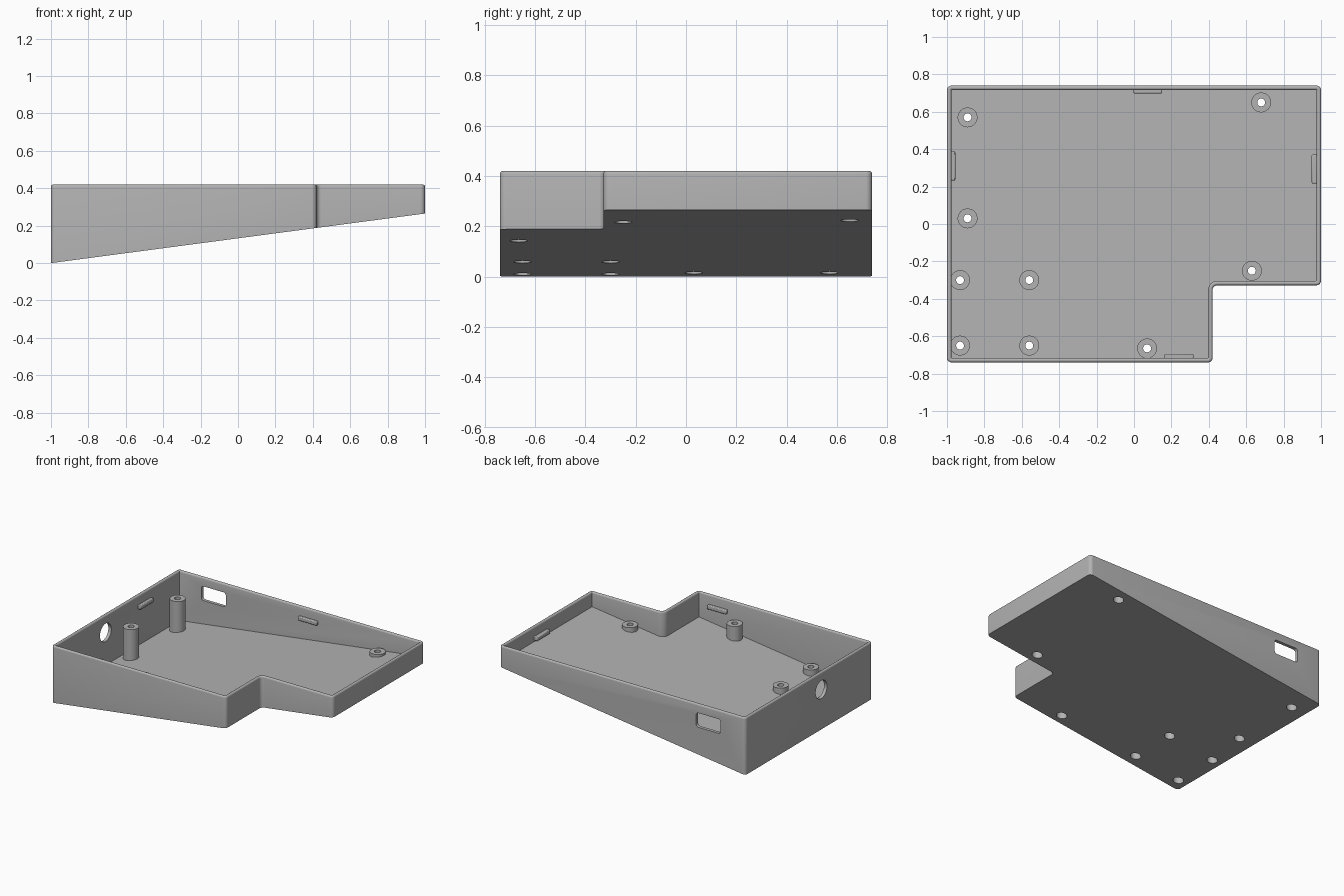
import bpy, bmesh, math
from mathutils import Vector

TOP, WALL, FLOOR, FILLET = 0.42, 0.024, 0.05, 0.012
POST_R, SCREW_R, BORE_R = 0.053, 0.021, 0.035
CORNERS = [Vector(c) for c in ((-1, -0.74), (0.42, -0.74), (0.42, -0.328),
                               (1, -0.328), (1, 0.74), (-1, 0.74))]

old = bpy.data.objects.get("Cube")
if old:
    bpy.data.objects.remove(old, do_unlink=True)

grey = bpy.data.materials.new("plain grey")
grey.use_nodes = True
colour = (0.45, 0.45, 0.45, 1)
grey.diffuse_color = colour
grey.node_tree.nodes["Principled BSDF"].inputs["Base Color"].default_value = colour


def bottom(x):
    return 0.1325 * (x + 1)


def make(name, bm):
    bmesh.ops.recalc_face_normals(bm, faces=bm.faces)
    mesh = bpy.data.meshes.new(name)
    bm.to_mesh(mesh)
    bm.free()
    mesh.materials.append(grey)
    ob = bpy.data.objects.new(name, mesh)
    bpy.context.collection.objects.link(ob)
    return ob


def activate(ob):
    bpy.ops.object.select_all(action='DESELECT')
    ob.select_set(True)
    bpy.context.view_layer.objects.active = ob


def smooth(ob):
    activate(ob)
    bpy.ops.object.shade_smooth_by_angle(angle=math.radians(35))


def outline(inset, radius=0.025, steps=6):
    """Tray outline moved inward, with rounded corners."""
    points = []
    for i, c in enumerate(CORNERS):
        a = (c - CORNERS[i - 1]).normalized()
        b = (CORNERS[(i + 1) % len(CORNERS)] - c).normalized()
        turn = 1 if a.cross(b) > 0 else -1
        r = max(radius - turn * inset, 0.004)
        corner = c + (b - a) * inset * turn
        centre = corner + (b - a) * r
        for k in range(steps + 1):
            t = k / steps * math.pi / 2
            points.append(centre - b * r * math.cos(t) + a * r * math.sin(t))
    return points


def loft(bm, rings):
    for low, high in zip(rings, rings[1:]):
        for i in range(len(low)):
            j = (i + 1) % len(low)
            bm.faces.new((low[i], low[j], high[j], high[i]))


# Tray: sloped base, walls and rounded rim
bm = bmesh.new()
levels = [(0, bottom)]
for k in range(9):
    t = math.pi * k / 8
    z = TOP - FILLET + FILLET * math.sin(t)
    levels.append((WALL / 2 * (1 - math.cos(t)), lambda x, z=z: z))
levels.append((WALL, lambda x: bottom(x) + FLOOR))
rings = [[bm.verts.new((p.x, p.y, height(p.x))) for p in outline(inset)]
         for inset, height in levels]
loft(bm, rings)
bm.faces.new(rings[0])
bm.faces.new(rings[-1])
tray = make("tray", bm)


def cut(shape):
    mod = tray.modifiers.new("cut", 'BOOLEAN')
    mod.operation, mod.solver, mod.object = 'DIFFERENCE', 'EXACT', shape
    shape.hide_render = True
    activate(tray)
    bpy.ops.object.modifier_apply(modifier=mod.name)
    bpy.data.objects.remove(shape, do_unlink=True)


def cylinder(name, radius, depth, location, rotation=(0, 0, 0)):
    bpy.ops.mesh.primitive_cylinder_add(vertices=40, radius=radius, depth=depth,
                                        location=location, rotation=rotation)
    ob = bpy.context.object
    ob.name = name
    ob.data.materials.append(grey)
    return ob


def block(name, size, location):
    bm = bmesh.new()
    bmesh.ops.create_cube(bm, size=1)
    bmesh.ops.scale(bm, vec=size, verts=bm.verts)
    ob = make(name, bm)
    ob.location = location
    return ob


# Openings in the walls
port = block("port_cutter", (0.2, 0.2, 0.105), (-0.7, 0.73, 0.303))
bm = bmesh.new()
bm.from_mesh(port.data)
upright = [e for e in bm.edges if abs(e.verts[0].co.y - e.verts[1].co.y) > 0.1]
bmesh.ops.bevel(bm, geom=upright, offset=0.02, segments=5, profile=0.5, affect='EDGES')
bm.to_mesh(port.data)
bm.free()
cut(port)
cut(cylinder("jack_cutter", 0.066, 0.2, (-1, -0.143, 0.293), (0, math.pi / 2, 0)))


# Screw posts: hollow, foot follows the sloped floor
def post(name, x, y, top, sides=40):
    cut(cylinder("bore_cutter", BORE_R, 0.3, (x, y, bottom(x))))
    ledge = top - 0.03
    profile = [(BORE_R, None), (POST_R, None), (POST_R, top),
               (SCREW_R, top), (SCREW_R, ledge), (BORE_R, ledge)]
    bm = bmesh.new()
    rings = []
    for r, z in profile:
        ring = []
        for k in range(sides):
            t = math.tau * k / sides
            px = x + r * math.cos(t)
            pz = bottom(px) + FLOOR if z is None else z
            ring.append(bm.verts.new((px, y + r * math.sin(t), pz)))
        rings.append(ring)
    loft(bm, rings + rings[:1])
    smooth(make(name, bm))


for i, (x, y) in enumerate(((-0.89, 0.57), (-0.89, 0.03), (0.07, -0.665),
                            (0.63, -0.25), (0.68, 0.65))):
    post("main_post_%d" % (i + 1), x, y, 0.295)
for i, x in enumerate((-0.93, -0.56)):
    for j, y in enumerate((-0.3, -0.65)):
        post("small_post_%d" % (i * 2 + j + 1), x, y, 0.15)
smooth(tray)

# Snap ridges on the inner walls
LONG, DEEP, TALL = 0.155, 0.03, 0.03
for name, x, y, along_x in (("back_ridge", 0.073, 0.713, True),
                            ("front_ridge", 0.241, -0.71, True),
                            ("left_ridge", 0.965, 0.293, False),
                            ("right_ridge", -0.97, 0.31, False)):
    size = (LONG, DEEP, TALL) if along_x else (DEEP, LONG, TALL)
    ridge = block(name, size, (x, y, 0.335))
    mod = ridge.modifiers.new("soft edges", 'BEVEL')
    mod.width, mod.segments = 0.006, 2
    smooth(ridge)
